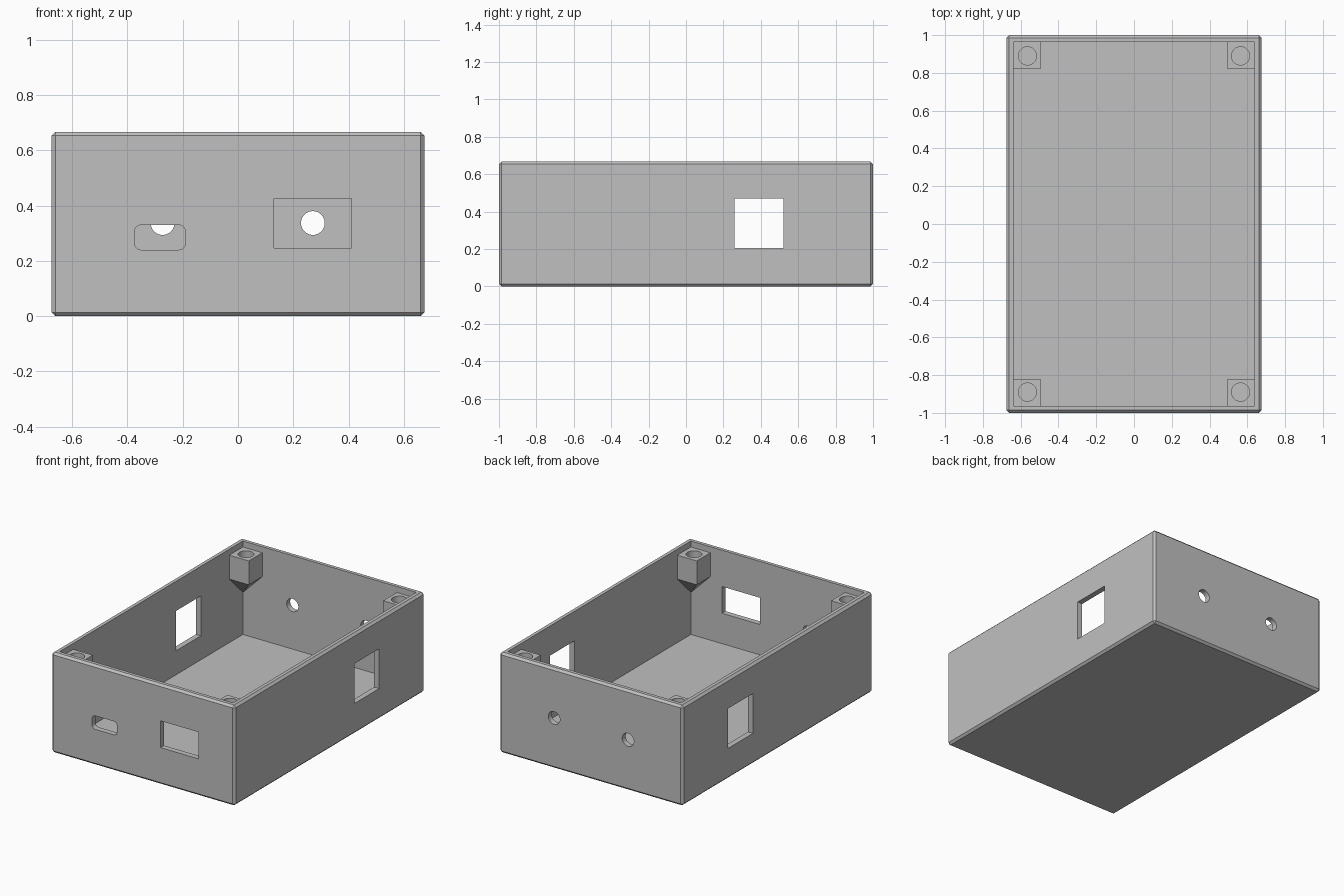
import bpy
import bmesh
from math import pi, radians
from mathutils import Matrix, Vector

if "Cube" in bpy.data.objects:
    bpy.data.objects.remove(bpy.data.objects["Cube"], do_unlink=True)

HX, HY, HEIGHT = 0.675, 1.0, 0.667      # outer half sizes and height
WALL, FLOOR, CHAMFER = 0.037, 0.045, 0.014
IX, IY = HX - WALL, HY - WALL           # inner half sizes

grey = bpy.data.materials.new("plain grey")
grey.use_nodes = True
grey.diffuse_color = (0.53, 0.53, 0.53, 1)
grey.node_tree.nodes["Principled BSDF"].inputs["Base Color"].default_value = grey.diffuse_color


def make_object(name, bm):
    bmesh.ops.recalc_face_normals(bm, faces=bm.faces)
    mesh = bpy.data.meshes.new(name)
    bm.to_mesh(mesh)
    bm.free()
    mesh.materials.append(grey)
    obj = bpy.data.objects.new(name, mesh)
    bpy.context.collection.objects.link(obj)
    return obj


def box(name, low, high, bevel=0, segments=1, along=None):
    """Box between two corners; 'along' limits the bevel to edges on that axis."""
    bm = bmesh.new()
    low, high = Vector(low), Vector(high)
    bmesh.ops.create_cube(bm, size=1)
    bmesh.ops.scale(bm, vec=high - low, verts=bm.verts)
    bmesh.ops.translate(bm, vec=(low + high) / 2, verts=bm.verts)
    if bevel:
        edges = [e for e in bm.edges if along is None
                 or abs((e.verts[0].co - e.verts[1].co)[along]) > 1e-4]
        bmesh.ops.bevel(bm, geom=edges, offset=bevel, segments=segments,
                        profile=0.5, affect='EDGES')
    return make_object(name, bm)


def cylinder(name, centre, radius, depth, tilt=0):
    bm = bmesh.new()
    bmesh.ops.create_cone(bm, cap_ends=True, segments=40, radius1=radius, radius2=radius,
                          depth=depth, matrix=Matrix.Translation(centre) @ Matrix.Rotation(tilt, 4, 'X'))
    return make_object(name, bm)


def cut(target, cutter):
    """Subtract the cutter, bake the result and discard the cutter."""
    cutter.hide_render = True
    mod = target.modifiers.new("cut", 'BOOLEAN')
    mod.operation, mod.solver, mod.object = 'DIFFERENCE', 'EXACT', cutter
    bpy.ops.object.select_all(action='DESELECT')
    bpy.context.view_layer.objects.active = target
    target.select_set(True)
    bpy.ops.object.modifier_apply(modifier=mod.name)
    bpy.data.objects.remove(cutter, do_unlink=True)


def shade(obj):
    bpy.ops.object.select_all(action='DESELECT')
    bpy.context.view_layer.objects.active = obj
    obj.select_set(True)
    bpy.ops.object.shade_smooth_by_angle(angle=radians(30))


# Open chamfered case
case = box("case_shell", (-HX, -HY, 0), (HX, HY, HEIGHT), CHAMFER)
cut(case, box("cavity", (-IX, -IY, FLOOR), (IX, IY, 1)))

# Front openings: rounded slot and rectangular port
front, inside = -HY - 0.1, -IY + 0.05
cut(case, box("slot_cutter", (-0.375, front, 0.24), (-0.19, inside, 0.33), 0.025, 6, along=1))
cut(case, box("port_cutter", (0.13, front, 0.247), (0.41, inside, 0.425)))

# Matching windows in both side walls
cut(case, box("window_cutter", (-1, 0.26, 0.205), (1, 0.52, 0.47)))

# Two round holes in the back wall
for x in (-0.273, 0.271):
    cut(case, cylinder("hole_cutter", (x, HY, 0.337), 0.043, 0.3, pi / 2))
shade(case)

# Corner screw posts tapering down to the wall corner
POST, TOP, BASE, TIP = 0.143, 0.627, 0.468, 0.315


def screw_post(name, sx, sy):
    embed = 0.01
    xs, ys = (IX + embed, IX - POST), (IY + embed, IY - POST)
    corners = [(xs[0], ys[0]), (xs[1], ys[0]), (xs[1], ys[1]), (xs[0], ys[1])]
    bm = bmesh.new()
    top = [bm.verts.new((sx * x, sy * y, TOP)) for x, y in corners]
    base = [bm.verts.new((sx * x, sy * y, BASE)) for x, y in corners]
    tip = bm.verts.new((sx * xs[0], sy * ys[0], TIP))
    bm.faces.new(top)
    for i in range(4):
        j = (i + 1) % 4
        bm.faces.new((top[i], top[j], base[j], base[i]))
    # Sloped underside, with the two wall-side triangles
    bm.faces.new((base[0], base[1], tip))
    bm.faces.new((base[1], base[2], tip))
    bm.faces.new((base[2], base[3], tip))
    bm.faces.new((base[3], base[0], tip))
    post = make_object(name, bm)
    cut(post, cylinder("screw_cutter", (sx * 0.564, sy * 0.89, TOP), 0.048, 0.26))
    shade(post)


for side, sx in (("left", 1), ("right", -1)):
    for end, sy in (("front", -1), ("back", 1)):
        screw_post(f"{end}_{side}_screw_post", sx, sy)
